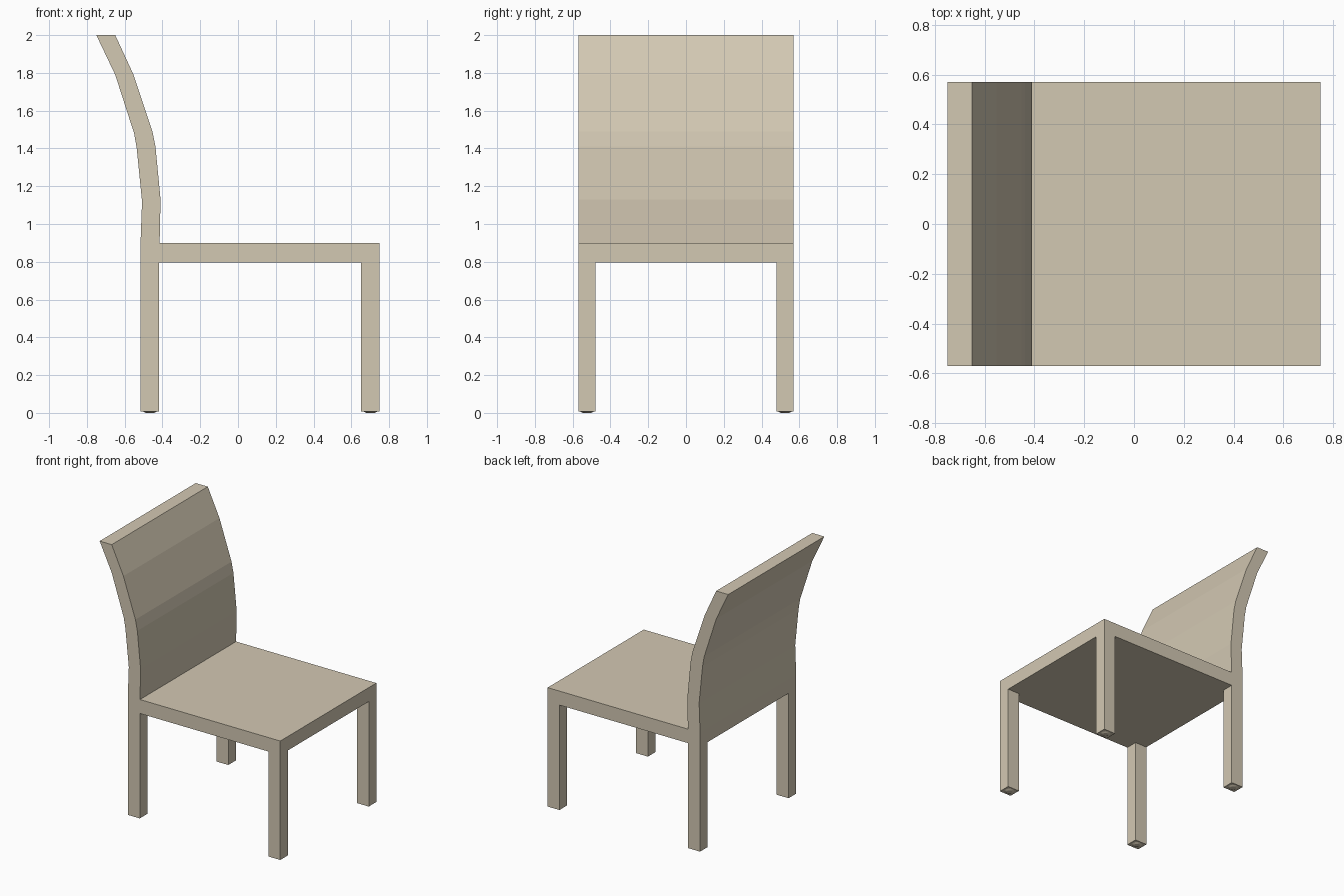
import bpy
import bmesh

cube = bpy.data.objects.get("Cube")
if cube:
    bpy.data.objects.remove(cube, do_unlink=True)

HALF_WIDTH = 0.57
LEG_Y = 0.525
SEAT_BOTTOM = 0.795

wood = bpy.data.materials.new("beige_wood")
wood.use_nodes = True
colour = (0.65, 0.58, 0.45, 1)
wood.diffuse_color = colour
wood.node_tree.nodes["Principled BSDF"].inputs["Base Color"].default_value = colour


def add_object(name, bm):
    bmesh.ops.recalc_face_normals(bm, faces=bm.faces)
    mesh = bpy.data.meshes.new(name)
    bm.to_mesh(mesh)
    bm.free()
    mesh.materials.append(wood)
    obj = bpy.data.objects.new(name, mesh)
    bpy.context.collection.objects.link(obj)
    return obj


def extrude_profile(name, points, y0, y1):
    bm = bmesh.new()
    face = bm.faces.new([bm.verts.new((x, y0, z)) for x, z in points])
    new = bmesh.ops.extrude_face_region(bm, geom=[face])["geom"]
    verts = [v for v in new if isinstance(v, bmesh.types.BMVert)]
    bmesh.ops.translate(bm, vec=(0, y1 - y0, 0), verts=verts)
    return add_object(name, bm)


# Seat and curved backrest share one side profile
back_front = [(-0.415, 0.9), (-0.41, 1.13), (-0.437, 1.41), (-0.453, 1.49),
              (-0.553, 1.79), (-0.65, 2)]
back_rear = [(-0.75, 2), (-0.65, 1.79), (-0.55, 1.48), (-0.536, 1.4),
             (-0.508, 1.12), (-0.516, 0.9), (-0.516, SEAT_BOTTOM)]
seat_front = [(0.75, SEAT_BOTTOM), (0.75, 0.9)]
extrude_profile("seat_and_backrest", back_front + back_rear + seat_front,
                -HALF_WIDTH, HALF_WIDTH)

# Four square legs, each with a small round foot
for end, x0, x1 in (("front", 0.652, 0.75), ("back", -0.516, -0.417)):
    for side, sign in (("left", 1), ("right", -1)):
        y0, y1 = sorted((sign * 0.48, sign * HALF_WIDTH))
        box = [(x0, 0.007), (x1, 0.007), (x1, SEAT_BOTTOM), (x0, SEAT_BOTTOM)]
        extrude_profile(f"{end}_{side}_leg", box, y0, y1)
        bm = bmesh.new()
        bmesh.ops.create_cone(bm, cap_ends=True, segments=16,
                              radius1=0.022, radius2=0.036, depth=0.007)
        foot = add_object(f"{end}_{side}_foot", bm)
        foot.location = ((x0 + x1) / 2, sign * LEG_Y, 0.0035)
